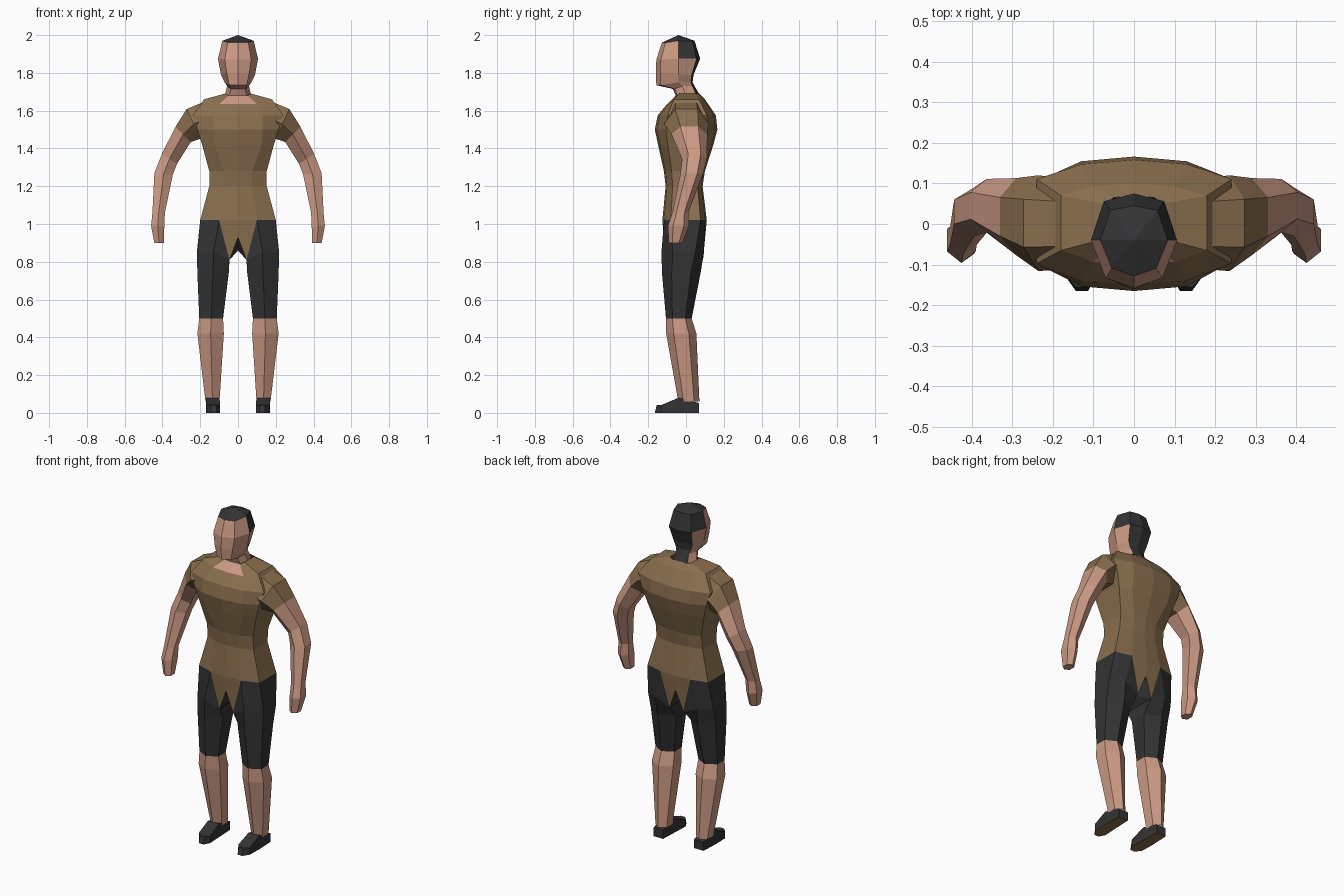
import bpy, bmesh, math

if "Cube" in bpy.data.objects:
    bpy.data.objects.remove(bpy.data.objects["Cube"])


def material(name, rgb):
    m = bpy.data.materials.new(name)
    m.diffuse_color = (*rgb, 1)
    m.use_nodes = True
    m.node_tree.nodes["Principled BSDF"].inputs["Base Color"].default_value = m.diffuse_color
    return m


SKIN = material("skin", (0.60, 0.32, 0.23))
CLOTH = material("brown cloth", (0.25, 0.157, 0.075))
DARK = material("charcoal", (0.033, 0.033, 0.034))


def make(name, verts, faces, mats, face_mats, mirror=False):
    """Mesh object from points and faces, optionally mirrored across x."""
    me = bpy.data.meshes.new(name)
    me.from_pydata(verts, [], faces)
    for m in mats:
        me.materials.append(m)
    for p, k in zip(me.polygons, face_mats):
        p.material_index = k
    bm = bmesh.new()
    bm.from_mesh(me)
    bmesh.ops.remove_doubles(bm, verts=bm.verts, dist=0.0005)
    bmesh.ops.recalc_face_normals(bm, faces=bm.faces)
    bm.to_mesh(me)
    bm.free()
    ob = bpy.data.objects.new(name, me)
    bpy.context.collection.objects.link(ob)
    if mirror:
        mod = ob.modifiers.new("mirror", 'MIRROR')
        mod.merge_threshold = 0.0005
    return ob


def loft(name, rings, mats, rule=lambda i, j: 0, cap_end=False, cap_mat=0, mirror=False):
    """Skin a list of equal rings with quads; rule(ring, segment) picks the colour."""
    n = len(rings[0])
    verts = [p for r in rings for p in r]
    faces, fm = [], []
    for i in range(len(rings) - 1):
        for j in range(n):
            k = (j + 1) % n
            faces.append((i*n + j, i*n + k, (i+1)*n + k, (i+1)*n + j))
            fm.append(rule(i, j))
    if cap_end:
        faces.append(tuple(range((len(rings)-1)*n, len(rings)*n)))
        fm.append(cap_mat)
    return make(name, verts, faces, mats, fm, mirror)


def both(half):
    """Complete a front-to-back half ring with its mirror image."""
    return half + [(-x, y, z) for x, y, z in half[-2:0:-1]]


def limb_ring(x, y, z, hw, hd, tilt=0):
    """Six-sided limb section; tilt turns the outer side upward."""
    t = math.radians(tilt)
    section = [(1, -.5), (1, .5), (0, 1), (-1, .5), (-1, -.5), (0, -1)]
    return [(x + u*hw*math.cos(t), y + v*hd, z + u*hw*math.sin(t)) for u, v in section]


# Shirt body: front z, side z, panel half width, side half width, front y, back y
def torso_ring(zf, zs, a, s, f, b):
    return both([(0, f, zf), (a, f*.93, zf), (s, f*.65, zs),
                 (s, b*.7, zs), (a, b*.93, zs), (0, b, zs)])


HIP = (1.02, 1.02, .10, .20, -.125, .11)
torso = [(1.68, 1.69, .05, .07, -.055, .07),
         (1.635, 1.66, .10, .18, -.10, .10),
         (1.575, 1.575, .13, .24, -.15, .158),
         (1.50, 1.50, .13, .215, -.165, .166),
         (1.42, 1.42, .125, .19, -.148, .145),
         (1.28, 1.28, .075, .152, -.117, .10),
         (1.20, 1.20, .075, .152, -.108, .088), HIP]
loft("shirt", [torso_ring(*r) for r in torso], [CLOTH, SKIN],
     lambda i, j: 1 if i == 0 and j in (0, 9) else 0)

# Sleeves and arms
hem = limb_ring(.29, .018, 1.475, .057, .095, 45)
loft("sleeves", [limb_ring(.16, 0, 1.56, .09, .11, 80),
                 limb_ring(.235, .002, 1.53, .087, .118, 65), hem], [CLOTH], mirror=True)
loft("arms", [hem,
              limb_ring(.363, .045, 1.345, .048, .066, 35),
              limb_ring(.394, .03, 1.265, .049, .06, 5),
              limb_ring(.42, -.03, 1.06, .033, .042),
              limb_ring(.425, -.04, .99, .035, .056),
              limb_ring(.418, -.055, .90, .025, .036)], [SKIN], cap_end=True, mirror=True)

# Pelvis: shirt tails in front and back, dark crotch and hips
h = torso_ring(*HIP)[:6]
front_mid, back_mid = (.13, -.13, .85), (.14, .095, .85)
out_f, out_b = (.218, -.07, .85), (.218, .05, .85)
tip_f, tip_b = (.045, -.11, .81), (.045, .09, .81)
notch_f, notch_b = (0, -.115, .93), (0, .10, .93)
crotch = (0, -.01, .86)
pts = h + [front_mid, out_f, out_b, back_mid, tip_f, tip_b, notch_f, notch_b, crotch]
faces = [(0, 1, 10, 12), (5, 4, 11, 13),                      # shirt tails
         (1, 2, 7, 6), (2, 3, 8, 7), (3, 4, 9, 8), (1, 6, 10), (4, 11, 9),
         (12, 10, 14), (13, 14, 11), (10, 11, 14)]
make("hips", pts, faces, [CLOTH, DARK], [0, 0] + [1]*8, mirror=True)

# Trouser legs and bare lower legs
thigh = [out_f, out_b, back_mid, tip_b, tip_f, front_mid]
knee = limb_ring(.142, -.038, .50, .063, .068)
loft("trouser_legs", [thigh, limb_ring(.132, -.025, .74, .083, .102), knee],
     [DARK], mirror=True)
loft("lower_legs", [knee, limb_ring(.145, -.025, .42, .07, .08),
                    limb_ring(.135, .015, .06, .037, .056)], [SKIN], mirror=True)


# Shoes with brown soles
def shoe_ring(z_toe, z_mid, z_heel, y_toe, grow=0):
    return [(.113, y_toe, z_toe), (.143, y_toe, z_toe), (.168 + grow, -.13, z_toe),
            (.17, -.04, z_mid), (.165, .07, z_heel), (.103, .07, z_heel),
            (.098, -.04, z_mid), (.094 - grow, -.13, z_toe)]


upper, sole = shoe_ring(.042, .08, .052, -.155), shoe_ring(0, 0, 0, -.165)
loft("shoes", [upper, sole], [DARK, CLOTH], cap_end=True, cap_mat=1, mirror=True)
make("shoe_tops", upper, [(0, 1, 2, 7), (7, 2, 3, 6), (6, 3, 4, 5)], [DARK], [0]*3, mirror=True)


# Head and neck: front z, side z, half width, front y, back y
def head_ring(zf, z, s, f, b, mid=-.04):
    return both([(0, f, zf), (s*.66, f*.85, zf), (s, mid, z), (s*.7, b*.75, z), (0, b, z)])


head = [(2.0, 2.0, 0, -.04, -.04),
        (1.96, 1.97, .083, -.128, .045),
        (1.87, 1.875, .106, -.157, .075),
        (1.80, 1.79, .09, -.16, .04),
        (1.735, 1.75, .07, -.157, .035),
        (1.715, 1.73, .058, -.07, .045, -.02),
        (1.67, 1.68, .07, -.05, .075, 0)]
rings = [head_ring(*r) for r in head]
rings[0] = [(0, -.04, 2.0)] * 8


def hair(i, j):
    if i == 0:
        return 1
    return int(j in ((2, 3, 4, 5) if i == 1 else (3, 4)))


loft("head", rings, [SKIN, DARK], hair)
